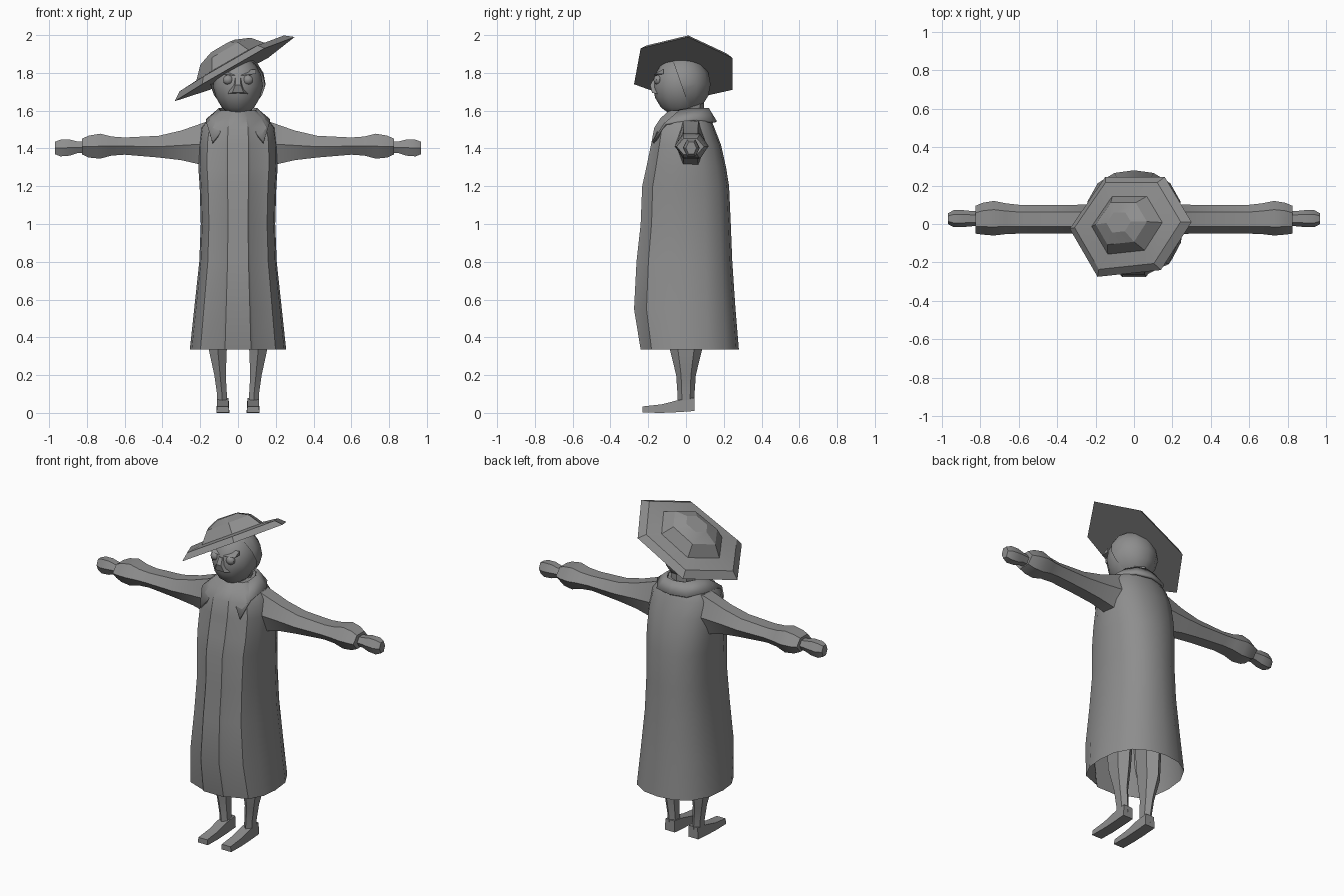
import bpy, bmesh, math
from mathutils import Vector, Matrix

cube = bpy.data.objects.get("Cube")
if cube:
    bpy.data.objects.remove(cube, do_unlink=True)

GREY = (0.27, 0.27, 0.27, 1)
mat = bpy.data.materials.new("plain_grey")
mat.use_nodes = True
mat.diffuse_color = GREY
bsdf = next(n for n in mat.node_tree.nodes if n.type == "BSDF_PRINCIPLED")
bsdf.inputs["Base Color"].default_value = GREY


def finish(name, bm, angle=32):
    bmesh.ops.recalc_face_normals(bm, faces=bm.faces)
    mesh = bpy.data.meshes.new(name)
    bm.to_mesh(mesh)
    bm.free()
    mesh.materials.append(mat)
    ob = bpy.data.objects.new(name, mesh)
    bpy.context.collection.objects.link(ob)
    bpy.ops.object.select_all(action="DESELECT")
    ob.select_set(True)
    bpy.context.view_layer.objects.active = ob
    bpy.ops.object.shade_smooth_by_angle(angle=math.radians(angle))
    return ob


def loft(name, rings, start=True, end=True, closed=True, angle=32):
    """Skin a list of point rings, with optional end caps."""
    bm = bmesh.new()
    rows = [[bm.verts.new(p) for p in ring] for ring in rings]
    n = len(rows[0])
    for a, b in zip(rows, rows[1:]):
        for i in range(n if closed else n - 1):
            j = (i + 1) % n
            bm.faces.new((a[i], a[j], b[j], b[i]))
    if start:
        bm.faces.new(rows[0])
    if end:
        bm.faces.new(rows[-1])
    return finish(name, bm, angle)


def mirrored(half):
    """Complete a half outline whose first and last points lie on x = 0."""
    return half + [(-x, *rest) for x, *rest in half[-2:0:-1]]


# Coat: rounded section with a raised front strip, open at the hem
section = mirrored([(0, -1), (.27, -1), (.33, -.94), (.78, -.76), (.96, -.4), (1, 0),
                    (.95, .42), (.74, .76), (.4, .95), (0, 1)])
coat = [(.335, .255, .24, .28), (.55, .232, .275, .262), (.8, .205, .262, .245),
        (1.0, .197, .24, .237), (1.2, .203, .232, .228), (1.3, .21, .21, .212),
        (1.42, .208, .185, .185), (1.51, .195, .168, .15), (1.56, .155, .135, .13),
        (1.6, .1, .09, .108)]
loft("coat", [[(x * w, y * (f if y < 0 else b), z) for x, y in section]
              for z, w, f, b in coat], start=False)

# Collar: folded band with pointed front tips
top = [(0, .115, 1.61), (.06, .1, 1.61), (.095, .04, 1.61), (.095, -.03, 1.6), (.03, -.11, 1.56)]
low = [(0, .158, 1.54), (.1, .135, 1.54), (.165, .04, 1.55), (.165, -.11, 1.53), (.135, -.175, 1.43)]


def spread(row):
    return [(-x, y, z) for x, y, z in row[:0:-1]] + row


collar = loft("collar", [spread(top), spread(low)], False, False, closed=False)
solid = collar.modifiers.new("thickness", "SOLIDIFY")
solid.thickness = .014
solid.offset = 0

# Sleeves and hands: hexagonal sections along x
sleeve = [(.14, 1.3, 1.55, -.06, .11), (.2, 1.315, 1.53, -.055, .105), (.3, 1.338, 1.495, -.05, .1),
          (.42, 1.352, 1.467, -.05, .1), (.6, 1.367, 1.458, -.05, .1), (.67, 1.362, 1.463, -.053, .108),
          (.73, 1.346, 1.478, -.06, .12), (.79, 1.352, 1.468, -.055, .11), (.825, 1.368, 1.452, -.05, .095)]
hand = [(.8, 1.375, 1.435, -.01, .065), (.85, 1.375, 1.437, -.012, .068), (.89, 1.362, 1.447, -.016, .072),
        (.94, 1.358, 1.446, -.016, .072), (.97, 1.37, 1.435, 0, .055)]


def limb_rings(data, side):
    rings = []
    for x, z0, z1, y0, y1 in data:
        rings.append([(side * x, (y0 + y1) / 2 + (y1 - y0) / 2 * math.cos(k * math.pi / 3),
                       (z0 + z1) / 2 + (z1 - z0) / 1.732 * math.sin(k * math.pi / 3))
                      for k in range(6)])
    return rings


# Legs: tapering six-sided columns, with wedge feet
leg = [(.75, .1, .075, .11), (.335, .107, .055, .085), (.2, .095, .035, .052),
       (.1, .085, .03, .045), (.03, .082, .032, .044)]
foot = [(.044, .01, .08), (-.04, .004, .068), (-.13, 0, .045), (-.23, .002, .034)]

for side, label in ((1, "left"), (-1, "right")):
    loft(label + "_sleeve", limb_rings(sleeve, side))
    loft(label + "_hand", limb_rings(hand, side))
    loft(label + "_leg", [[(side * (cx + rx * math.sin(k * math.pi / 3)),
                            ry * math.cos(k * math.pi / 3), z) for k in range(6)]
                          for z, cx, rx, ry in leg])
    loft(label + "_foot", [[(side * (.08 + dx), y, z) for dx, z in
                            ((-.034, z0), (.034, z0), (.03, z1), (-.03, z1))]
                           for y, z0, z1 in foot])


def ball(name, centre, scale, u=12, v=8, cut=None, shape=None):
    bm = bmesh.new()
    bmesh.ops.create_uvsphere(bm, u_segments=u, v_segments=v, radius=1)
    if shape:
        for vert in bm.verts:
            shape(vert.co)
    bmesh.ops.transform(bm, verts=bm.verts,
                        matrix=Matrix.Translation(centre) @ Matrix.Diagonal((*scale, 1)))
    if cut:
        bmesh.ops.bisect_plane(bm, geom=bm.verts[:] + bm.edges[:] + bm.faces[:],
                               plane_co=cut[0], plane_no=cut[1], clear_inner=True)
    return finish(name, bm, 35)


# Head, narrowing to the chin, with close hair over the back
def chin(co):
    if co.z < 0:
        co.x *= 1 + .12 * co.z


ball("head", (0, -.03, 1.73), (.132, .145, .16), shape=chin)
ball("hair", (0, -.015, 1.74), (.146, .145, .155), shape=chin,
     cut=((0, -.04, 1.78), (0, 1, .35)))
loft("neck", [[(.075 * math.cos(k * math.pi / 4), .02 + .075 * math.sin(k * math.pi / 4), z)
               for k in range(8)] for z in (1.55, 1.68)])

# Face: eyes, brows, and a wedge nose spreading into a moustache
for side, label in ((1, "left"), (-1, "right")):
    ball(label + "_eye", (side * .053, -.148, 1.763), (.028, .024, .026), 10, 6)
    loft(label + "_brow", [[(side * x, y, z) for y, z in ((-.12, z0), (-.166, z0), (-.12, z0 + .025))]
                           for x, z0 in ((.015, 1.785), (.095, 1.795))])
loft("nose", [[(-.018, -.15, 1.775), (.018, -.15, 1.775), (.012, -.17, 1.775), (-.012, -.17, 1.775)],
              [(-.03, -.14, 1.735), (.03, -.14, 1.735), (.015, -.19, 1.735), (-.015, -.19, 1.735)],
              [(-.07, -.13, 1.685), (.07, -.13, 1.685), (.03, -.18, 1.695), (-.03, -.18, 1.695)]])

# Hat: tilted hexagonal brim with sloping rim and a faceted crown
rim = [Vector(p) for p in ((-.335, -.025, 1.65), (-.19, -.275, 1.74), (.14, -.24, 1.93),
                           (.3, .01, 1.99), (.16, .245, 1.88), (-.15, .245, 1.71))]
mid = sum(rim, Vector()) / 6
up = (rim[2] - rim[0]).cross(rim[4] - rim[0]).normalized()


def hat_ring(size, lift):
    return [mid + (p - mid) * size + up * lift for p in rim]


loft("hat", [hat_ring(1, 0), hat_ring(.87, .035), hat_ring(.58, .045),
             hat_ring(.42, .11), hat_ring(.2, .142)], angle=25)
